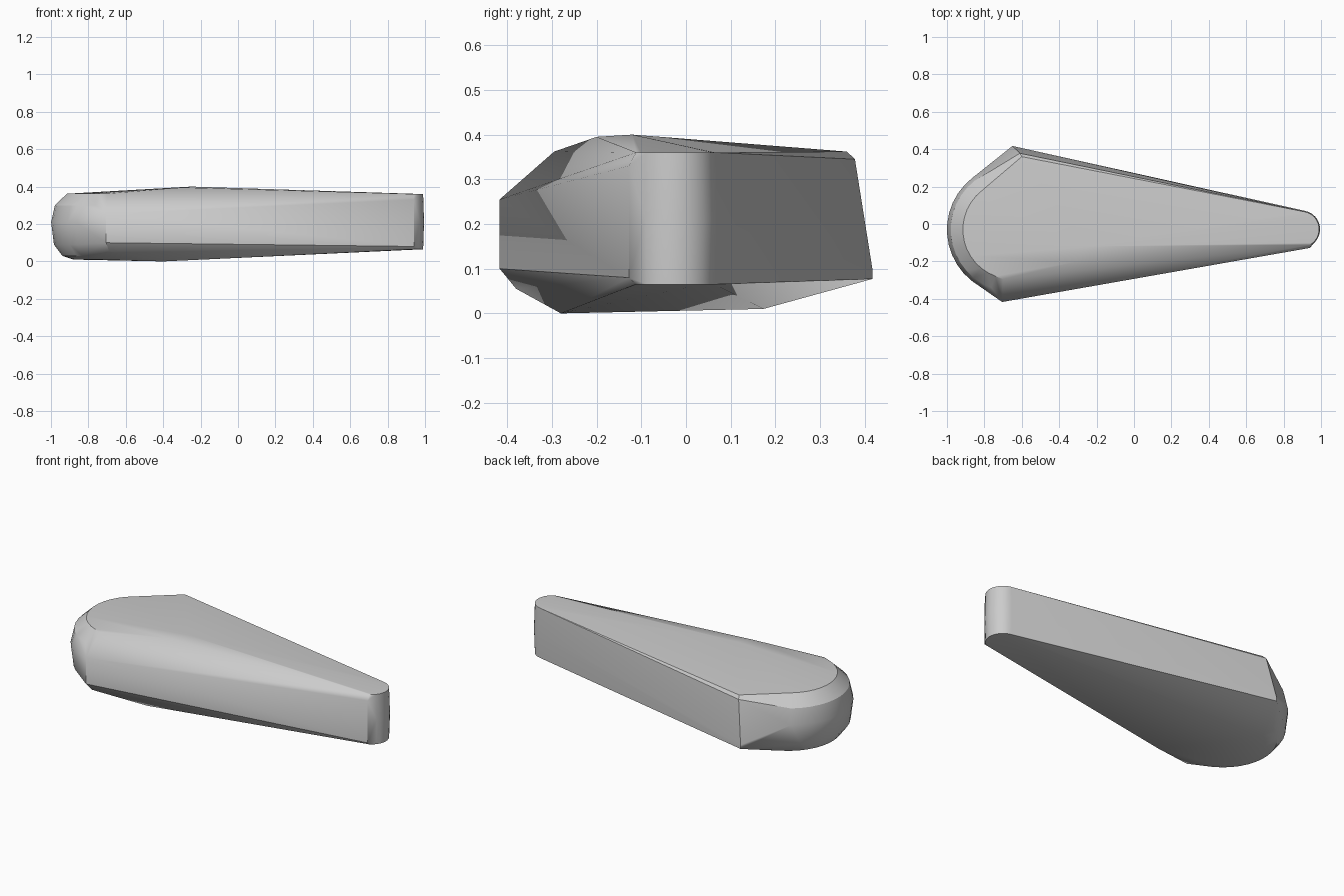
import bpy, bmesh, math

cube = bpy.data.objects.get("Cube")
if cube:
    bpy.data.objects.remove(cube, do_unlink=True)

grey = bpy.data.materials.new("plain grey")
grey.use_nodes = True
grey.diffuse_color = (0.6, 0.6, 0.6, 1)
bsdf = next(n for n in grey.node_tree.nodes if n.type == 'BSDF_PRINCIPLED')
bsdf.inputs["Base Color"].default_value = (0.6, 0.6, 0.6, 1)


def arc(cx, cy, r, z, start, end, steps):
    """Horizontal arc of points, angles in degrees."""
    angles = [math.radians(start + (end - start) * i / steps) for i in range(steps + 1)]
    return [(cx + r * math.cos(a), cy + r * math.sin(a), z) for a in angles]


points = []

# Rounded wide end: stacked arcs, (radius, height)
for r, z in [(0.265, 0.362), (0.33, 0.3), (0.35, 0.21), (0.335, 0.09), (0.29, 0.03), (0.23, 0.01)]:
    points += arc(-0.65, -0.03, r, z, 118, 250, 14)

# Rounded narrow tip, slightly bulged at mid height
for r, z in [(0.095, 0.36), (0.1, 0.21), (0.095, 0.065)]:
    points += arc(0.895, -0.028, r, z, -62, 78, 12)

# Back corner, front wall corners, raised top crease and low belly
points += [
    (-0.6, 0.36, 0.362), (-0.61, 0.378, 0.345), (-0.65, 0.417, 0.1), (-0.65, 0.417, 0.077),
    (-0.705, -0.417, 0.255), (-0.705, -0.417, 0.1), (-0.69, -0.38, 0.055),
    (0.94, -0.128, 0.33), (0.94, -0.128, 0.08),
    (-0.7, -0.295, 0.362), (-0.3, -0.2, 0.395), (-0.25, -0.12, 0.4),
    (-0.4, -0.28, 0.0),
]

# Wrap the sections in one convex body
bm = bmesh.new()
for p in points:
    bm.verts.new(p)
hull = bmesh.ops.convex_hull(bm, input=bm.verts)
loose = {g for g in hull["geom_interior"] + hull["geom_unused"] if isinstance(g, bmesh.types.BMVert)}
bmesh.ops.delete(bm, geom=list(loose), context='VERTS')
bmesh.ops.dissolve_limit(bm, angle_limit=math.radians(0.5), verts=bm.verts, edges=bm.edges)
bmesh.ops.recalc_face_normals(bm, faces=bm.faces)

mesh = bpy.data.meshes.new("tapered_body")
bm.to_mesh(mesh)
bm.free()
mesh.materials.append(grey)
body = bpy.data.objects.new("tapered_body", mesh)
bpy.context.collection.objects.link(body)
bpy.ops.object.select_all(action='DESELECT')
body.select_set(True)
bpy.context.view_layer.objects.active = body
bpy.ops.object.shade_smooth_by_angle(angle=math.radians(30))
